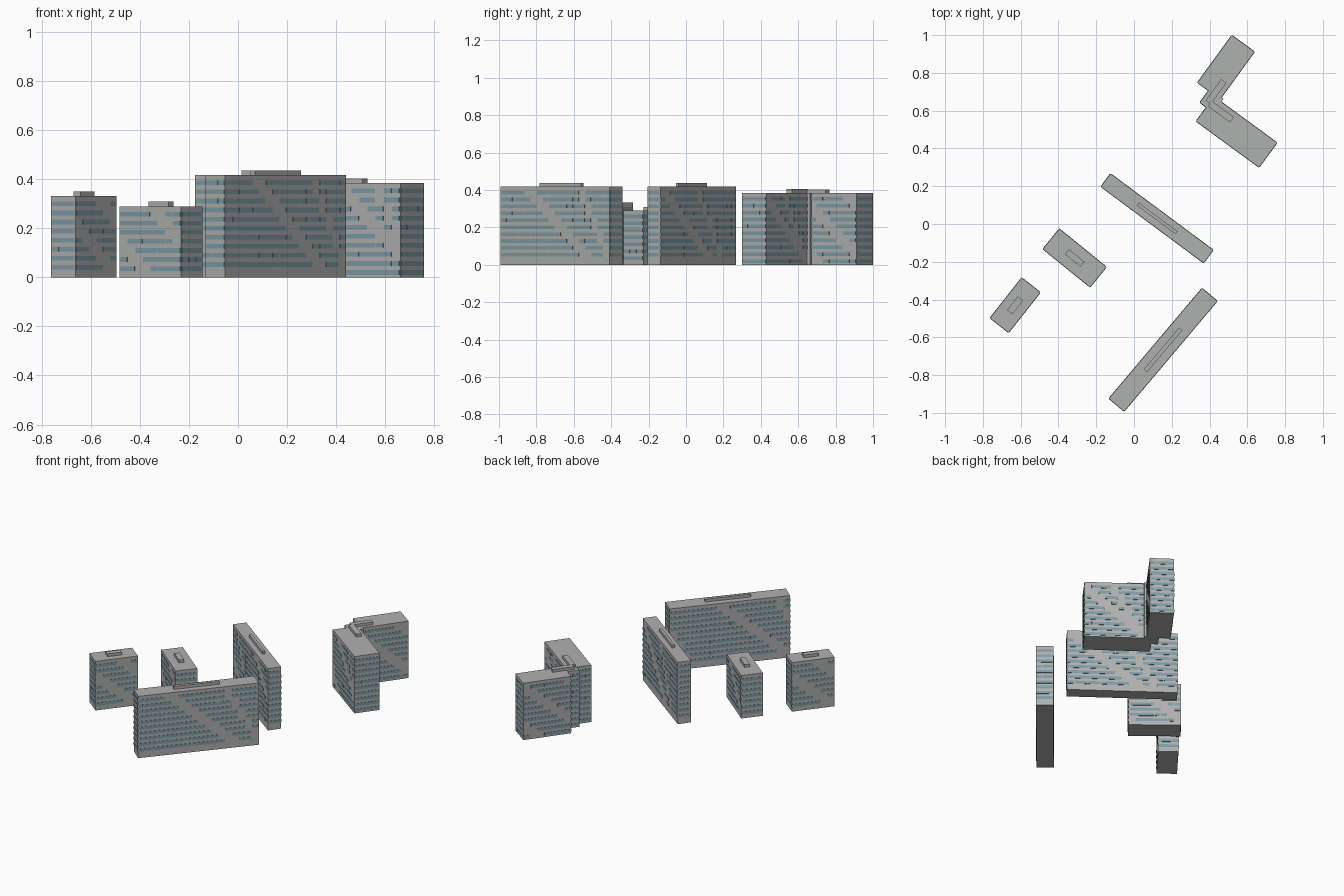
import bpy, bmesh, math, random
from mathutils import Matrix, Vector

random.seed(7)
if "Cube" in bpy.data.objects:
    bpy.data.objects.remove(bpy.data.objects["Cube"])


def material(name, color):
    m = bpy.data.materials.new(name)
    m.use_nodes = True
    m.diffuse_color = color
    m.node_tree.nodes["Principled BSDF"].inputs["Base Color"].default_value = color
    return m


CONCRETE = material("concrete grey", (0.43, 0.44, 0.43, 1))
GLASS = material("window blue grey", (0.21, 0.33, 0.38, 1))
FLOOR = 0.037
PLATE = 0.004


def finish(name, bm, mat, frame):
    mesh = bpy.data.meshes.new(name)
    bm.to_mesh(mesh)
    bm.free()
    mesh.materials.append(mat)
    obj = bpy.data.objects.new(name, mesh)
    obj.matrix_world = frame
    bpy.context.collection.objects.link(obj)


def add_box(bm, center, size, turn=Matrix()):
    place = turn @ Matrix.Translation(center) @ Matrix.Diagonal((*size, 1))
    bmesh.ops.create_cube(bm, size=1, matrix=place)


def block(name, x, y, angle, size):
    """Plain box standing on the ground."""
    bm = bmesh.new()
    add_box(bm, (0, 0, size[2] / 2), size)
    frame = Matrix.Translation((x, y, 0)) @ Matrix.Rotation(math.radians(angle), 4, "Z")
    finish(name, bm, CONCRETE, frame)
    return frame


def facade(bm, width, depth, height, turn):
    """Rows of window strips; a blank bay steps sideways from floor to floor."""
    rows = int((height - 0.012) / FLOOR)
    bays = max(2, round(width / 0.042))
    bay = (width - 0.004) / bays
    start = random.randrange(bays)
    for row in range(rows):
        z = height - 0.032 - row * FLOOR
        blank = set()
        if bays > 4:
            blank = {(start + row) % bays, (start + row + 1) % bays}
            if bays > 9:
                blank.add((start + row // 2 + bays // 2) % bays)
        run = None
        for i in range(bays + 1):
            solid = i == bays or i in blank
            if run is None and not solid:
                run = i
            # Long strips are broken up by the occasional narrow pier
            if run is not None and (solid or random.random() < 0.12):
                length = (i - run) * bay
                if length > 0.01:
                    mid = -width / 2 + 0.002 + (i + run) * bay / 2
                    add_box(bm, (mid, -depth / 2, z), (length - 0.004, PLATE, 0.019), turn)
                run = None if solid else i


def building(name, x, y, angle, size, sides=(0, 1, 2, 3)):
    """Concrete block with window strips on the chosen sides."""
    frame = block(name + "_walls", x, y, angle, size)
    bm = bmesh.new()
    for side in sides:
        width, depth = (size[0], size[1]) if side % 2 == 0 else (size[1], size[0])
        facade(bm, width, depth, size[2], Matrix.Rotation(side * math.pi / 2, 4, "Z"))
    finish(name + "_windows", bm, GLASS, frame)


def roof_box(name, x, y, angle, length, width, roof):
    bm = bmesh.new()
    add_box(bm, (0, 0, roof + 0.009), (length, width, 0.02))
    frame = Matrix.Translation((x, y, 0)) @ Matrix.Rotation(math.radians(angle), 4, "Z")
    finish(name + "_roof_box", bm, CONCRETE, frame)


# Separate blocks: name, x, y, angle, size, roof box length and width
for name, x, y, angle, size, length, width in (
    ("back_slab", 0.122, 0.03, -36.6, (0.678, 0.086, 0.418), 0.255, 0.018),
    ("front_slab", 0.154, -0.666, 49.8, (0.765, 0.106, 0.418), 0.29, 0.022),
    ("middle_block", -0.314, -0.18, -39, (0.322, 0.138, 0.29), 0.105, 0.034),
    ("corner_block", -0.629, -0.43, 51.8, (0.272, 0.126, 0.332), 0.092, 0.036),
):
    building(name, x, y, angle, size)
    roof_box(name, x, y, angle, length, width, size[2])

# Angled building: two wings and the link between them
building("south_wing", 0.543, 0.487, -36.2, (0.414, 0.162, 0.385))
building("north_wing", 0.487, 0.83, 54, (0.31, 0.149, 0.385))
building("wing_link", 0.411, 0.653, 54, (0.09, 0.09, 0.384), sides=(2, 3))
roof_box("south_wing", 0.46, 0.595, -36.2, 0.145, 0.035, 0.385)
roof_box("north_wing", 0.434, 0.70, 54, 0.14, 0.034, 0.384)
